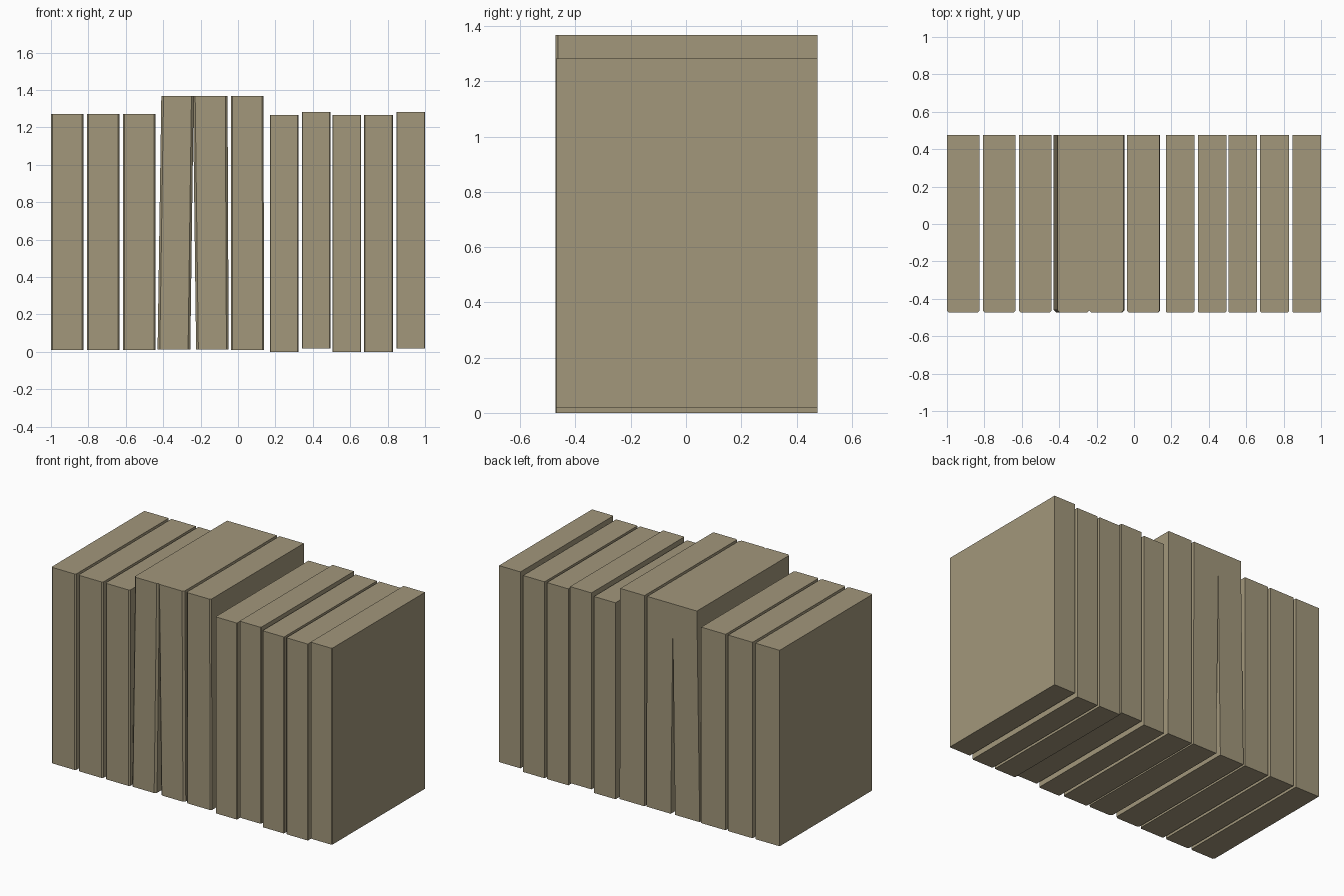
import bpy, bmesh

if "Cube" in bpy.data.objects:
    bpy.data.objects.remove(bpy.data.objects["Cube"])

cover = bpy.data.materials.new("tan_cover")
cover.diffuse_color = (0.361, 0.309, 0.198, 1)
cover.use_nodes = True
cover.node_tree.nodes["Principled BSDF"].inputs["Base Color"].default_value = cover.diffuse_color

FRONT, BACK = -0.472, 0.475


def book(name, bottom, top, z0, z1, cut=0.008):
    """Solid book block with narrow chamfers on the two spine edges."""
    bm = bmesh.new()
    rings = []
    for (x0, x1), z in ((bottom, z0), (top, z1)):
        outline = [(x0, BACK), (x0, FRONT + cut), (x0 + cut, FRONT),
                   (x1 - cut, FRONT), (x1, FRONT + cut), (x1, BACK)]
        rings.append([bm.verts.new((x, y, z)) for x, y in outline])
    low, high = rings
    n = len(low)
    for i in range(n):
        j = (i + 1) % n
        bm.faces.new((low[i], low[j], high[j], high[i]))
    bm.faces.new(low[::-1])
    bm.faces.new(high)
    bmesh.ops.recalc_face_normals(bm, faces=bm.faces)
    mesh = bpy.data.meshes.new(name)
    bm.to_mesh(mesh)
    bm.free()
    mesh.materials.append(cover)
    obj = bpy.data.objects.new(name, mesh)
    bpy.context.collection.objects.link(obj)


# three thick books on the left
for i, x in enumerate((-1.0, -0.807, -0.615)):
    book(f"left_book_{i + 1}", (x, x + 0.174), (x, x + 0.174), 0.01, 1.272)

# three tall books, the first two leaning on each other
book("tall_book_1", (-0.43, -0.255), (-0.41, -0.237), 0.013, 1.367, 0.012)
book("tall_book_2", (-0.224, -0.05), (-0.241, -0.056), 0.012, 1.367, 0.012)
book("tall_book_3", (-0.037, 0.14), (-0.037, 0.136), 0.01, 1.367)

# five thinner books on the right, some set slightly higher
for i, (x, z) in enumerate(((0.17, 0), (0.341, 0.018), (0.505, 0),
                            (0.675, 0), (0.847, 0.018))):
    book(f"right_book_{i + 1}", (x, x + 0.153), (x, x + 0.153), z, z + 1.265, 0.004)
